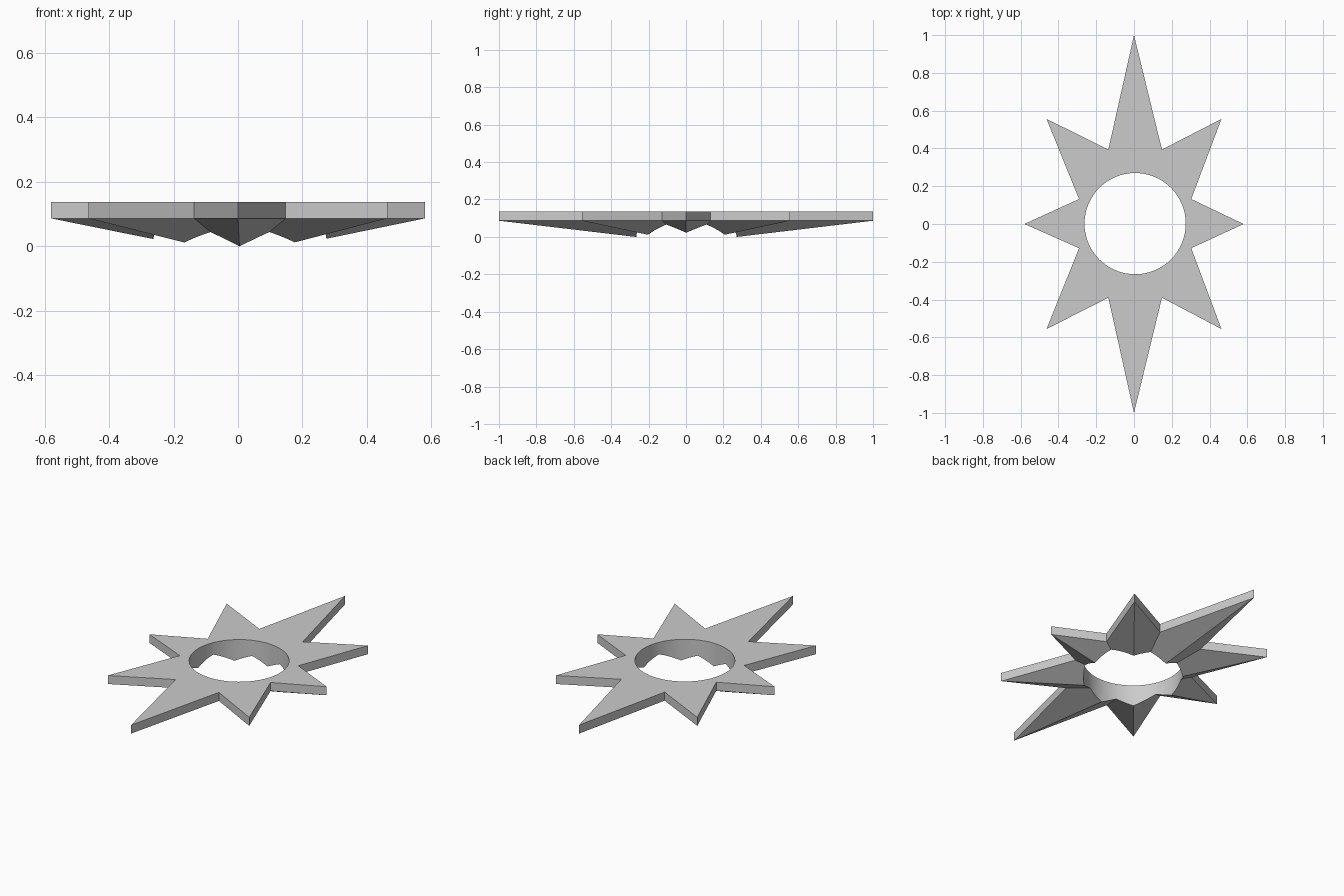
import bpy
import bmesh

if "Cube" in bpy.data.objects:
    bpy.data.objects.remove(bpy.data.objects["Cube"])

TOP, RIM, APEX = 0.137, 0.0865, -0.032
CX, CY = 0.006, 0.002      # slight offset of hole and inner corners
HOLE_R = 0.268

# Star outline: quarter points mirrored into a full loop
def mirrored(x, y, sx, sy, inner):
    return (sx * x + (CX if inner else 0), sy * y + (CY if inner else 0))

quarter = [(0.58, 0, False), (0.297, 0.13, True), (0.463, 0.556, False),
           (0.142, 0.392, True), (0, 1.0, False)]
outline = []
for sx, sy, pts in ((1, 1, quarter[:-1]), (-1, 1, quarter[:0:-1]),
                    (-1, -1, quarter[:-1]), (1, -1, quarter[:0:-1])):
    outline += [mirrored(x, y, sx, sy, inner) for x, y, inner in pts]

# Star body: flat top, upright rim, faceted underside meeting at an apex
bm = bmesh.new()
upper = [bm.verts.new((x, y, TOP)) for x, y in outline]
lower = [bm.verts.new((x, y, RIM)) for x, y in outline]
apex = bm.verts.new((CX, CY, APEX))
bm.faces.new(upper)
n = len(outline)
for i in range(n):
    j = (i + 1) % n
    bm.faces.new((upper[i], lower[i], lower[j], upper[j]))
    bm.faces.new((lower[j], lower[i], apex))
bmesh.ops.recalc_face_normals(bm, faces=bm.faces[:])
mesh = bpy.data.meshes.new("star_ring")
bm.to_mesh(mesh)
bm.free()
star = bpy.data.objects.new("star_ring", mesh)
bpy.context.collection.objects.link(star)

# Round hole through the middle
bpy.ops.mesh.primitive_cylinder_add(vertices=64, radius=HOLE_R, depth=1,
                                    location=(CX, CY, 0))
cutter = bpy.context.object
cutter.name = "hole_cutter"
mod = star.modifiers.new("hole", 'BOOLEAN')
mod.operation = 'DIFFERENCE'
mod.solver = 'EXACT'
mod.object = cutter
bpy.context.view_layer.objects.active = star
bpy.ops.object.select_all(action='DESELECT')
star.select_set(True)
bpy.ops.object.modifier_apply(modifier=mod.name)
bpy.data.objects.remove(cutter, do_unlink=True)

# Smooth hole wall, crisp facets
bpy.ops.object.shade_smooth_by_angle(angle=0.15)
